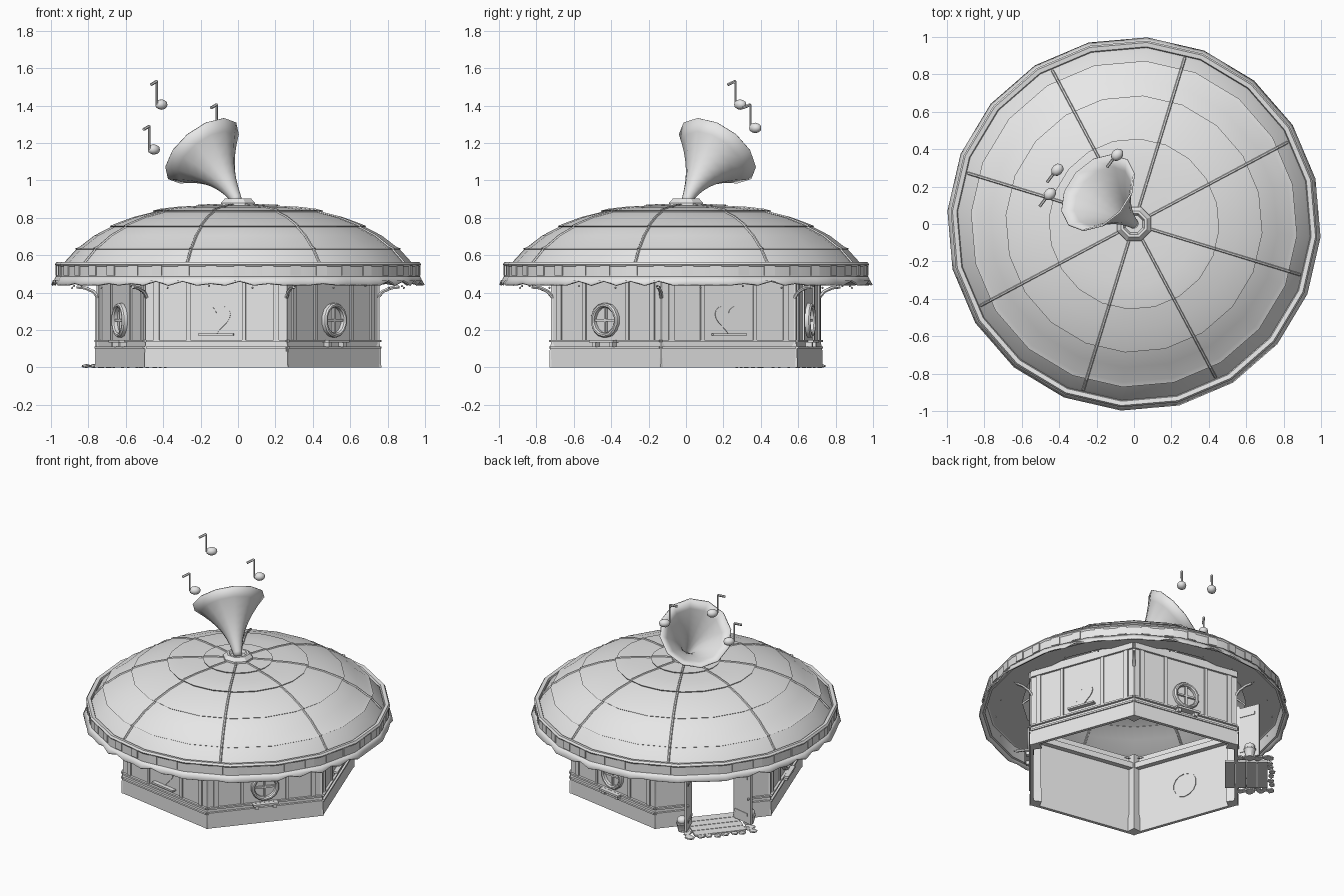
import bpy, bmesh, math, random
from math import sin, cos, pi, radians
from mathutils import Matrix, Vector

random.seed(4)
if "Cube" in bpy.data.objects:
    bpy.data.objects.remove(bpy.data.objects["Cube"])

grey = bpy.data.materials.new("plain_light_grey")
grey.use_nodes = True
GREY = (0.8, 0.8, 0.8, 1)
grey.diffuse_color = GREY
grey.node_tree.nodes["Principled BSDF"].inputs["Base Color"].default_value = GREY

parts = {}


def part(name):
    return parts.setdefault(name, bmesh.new())


def turn(deg):
    return Matrix.Rotation(radians(deg), 4, 'Z')


def box(name, m, x, y, z):
    """Box spanning the (low, high) pairs x, y, z in frame m."""
    size = Matrix.Diagonal((x[1] - x[0], y[1] - y[0], z[1] - z[0], 1))
    mid = Matrix.Translation((sum(x) / 2, sum(y) / 2, sum(z) / 2))
    bmesh.ops.create_cube(part(name), size=1, matrix=m @ mid @ size)


def bridge(bm, rings, closed=False):
    """Quads between successive rings of vertices."""
    n = len(rings[0])
    pairs = list(zip(rings, rings[1:] + rings[:1])) if closed else list(zip(rings, rings[1:]))
    for a, b in pairs:
        for i in range(n):
            j = (i + 1) % n
            bm.faces.new((a[i], a[j], b[j], b[i]))


def lathe(name, profile, sides, m, closed=False, top=False, bottom=False):
    """Spin (radius, height) points around the local z axis."""
    bm = part(name)
    rings = [[bm.verts.new(m @ Vector((r * cos(2 * pi * i / sides), r * sin(2 * pi * i / sides), z)))
              for i in range(sides)] for r, z in profile]
    bridge(bm, rings, closed)
    if top:
        bm.faces.new(rings[-1])
    if bottom:
        bm.faces.new(rings[0][::-1])


def tube(name, pts, radii, sides, cap=True):
    """Round tube through the points, one radius for each."""
    bm = part(name)
    rings = []
    for k, p in enumerate(pts):
        d = pts[min(k + 1, len(pts) - 1)] - pts[max(k - 1, 0)]
        m = Matrix.Translation(p) @ d.to_track_quat('Z', 'Y').to_matrix().to_4x4()
        rings.append([bm.verts.new(m @ Vector((radii[k] * cos(2 * pi * i / sides),
                                              radii[k] * sin(2 * pi * i / sides), 0)))
                      for i in range(sides)])
    bridge(bm, rings)
    if cap:
        bm.faces.new(rings[-1])
        bm.faces.new(rings[0][::-1])


def blob(name, pos, scale, m=Matrix(), div=2):
    bmesh.ops.create_icosphere(part(name), subdivisions=div, radius=1,
                               matrix=m @ Matrix.Translation(pos) @ Matrix.Diagonal((*scale, 1)))


# Roof: overlapping shingle bands over an open soffit ring, and the eave band
SIDES, ROOF = 20, turn(14)
dome = [(.72, .54), (.945, .54), (.932, .56), (.868, .63), (.874, .634), (.848, .645), (.77, .705),
        (.682, .75), (.688, .755), (.665, .765), (.56, .804), (.452, .83), (.457, .838), (.44, .842),
        (.33, .854), (.222, .858), (.226, .865), (.1, .868)]
lathe("roof_dome", dome, SIDES, ROOF, top=True)
lathe("eave_band", [(.945, .545), (.95, .56), (.973, .563), (.982, .55), (.975, .54),
                    (.975, .46), (.96, .46), (.955, .54)], SIDES, ROOF, closed=True)

# Scalloped skirt that flares below the band
skirt = part("eave_skirt")
N = 80
rows = [[], [], []]
for i in range(N):
    a = 2 * pi * i / N
    local = a % (2 * pi / SIDES) - pi / SIDES
    k = cos(pi / SIDES) / cos(local)
    wave = .443 + random.choice((0, .008, .022)) * (i % 2)
    for row, (r, z) in zip(rows, ((.978, .485), (.985, .468), (1, wave))):
        row.append(skirt.verts.new(ROOF @ Vector((r * k * cos(a), r * k * sin(a), z))))
bridge(skirt, rows)

# Small boards fixed along the eave, two on each side
for i in range(SIDES):
    m = turn(14 + 360 / SIDES * (i + .5))
    for y in (-.075, .075):
        box("eave_boards", m, (.955, .969), (y - .03, y + .03), (.49, .545))

# Ribs running over the dome
for i in range(8):
    m = turn(28 + 45 * i)
    pts = [m @ Vector((r - .004, 0, z - .001)) for r, z in dome[2:]]
    tube("roof_ribs", pts, [.008] * len(pts), 6)

# Roof collar and horn
lathe("horn_collar", [(.1, .86), (.098, .88), (.075, .903), (.06, .903), (.05, .885)], 8, turn(22), top=True)
p0, p1, p2 = Vector((0, 0, .88)), Vector((-.05, .04, .985)), Vector((-.192, .168, 1.158))
ts = [i / 10 for i in range(11)]
path = [p0 * (1 - t) ** 2 + p1 * 2 * t * (1 - t) + p2 * t * t for t in ts]
tube("horn", path, [.026 + .045 * t + .166 * t ** 2.9 for t in ts], 12, cap=False)

# Floating musical notes
for x, y, z in ((-.41, .29, 1.405), (-.45, .16, 1.165), (-.09, .37, 1.28)):
    head = Vector((x, y, z))
    blob("note_heads", (0, 0, 0), (.037, .03, .028), Matrix.Translation(head) @ turn(45))
    stem = head + Vector((-.024, -.026, 0))
    tip = stem + Vector((0, 0, .125))
    tube("note_stems", [stem, tip], [.006, .006], 6)
    tube("note_flags", [tip, tip + Vector((-.03, -.04, -.018))], [.008, .008], 6)

# Corner posts with feet, and curved eave brackets
for i in range(6):
    m = turn(-10 + 60 * i)
    spot = m @ Matrix.Translation((.732, 0, 0))
    lathe("corner_posts", [(.046, 0), (.043, .1), (.036, .13), (.036, .56)], 4, spot, top=True, bottom=True)
    pts = [m @ Vector((r, 0, z)) for r, z in ((.755, .37), (.785, .405), (.83, .425), (.875, .43))]
    tube("eave_brackets", pts, [.01] * len(pts), 6)

# Tiny bulbs under the eave
for i in range(24):
    blob("eave_bulbs", turn(15 * i + 5) @ Vector((.89, 0, .425 + .01 * (i % 2))), (.006, .006, .007), div=1)

# Walls
OUT, IN, HALF, TOP = .662, .648, .38, .555
AXIS = Matrix.Rotation(pi / 2, 4, 'Y')


def inner_trim(m):
    box("inner_beams", m, (IN - .035, IN), (-HALF + .03, HALF - .03), (.46, .5))


def wall(m):
    box("walls", m, (IN, OUT), (-HALF, HALF), (0, TOP))
    box("plinth", m, (IN, OUT + .008), (-HALF, HALF), (0, .1))
    for z in (.1, .135):
        box("wall_rails", m, (OUT, OUT + .016), (-HALF, HALF), (z, z + .012))
    for s in (-1, 1):
        for y, w in ((.15, .02), (.325, .03)):
            box("wall_battens", m, (OUT, OUT + .009), (s * y - w / 2, s * y + w / 2), (.145, TOP))
    box("top_beams", m, (OUT, OUT + .014), (-HALF, HALF), (.5, TOP))
    inner_trim(m)


def heart_window(m):
    bm = part("heart_panels")
    ts = [2 * pi * i / 28 for i in range(28)]
    shape = [(.0048 * 16 * sin(t) ** 3,
              .262 + .0054 * (13 * cos(t) - 5 * cos(2 * t) - 2 * cos(3 * t) - cos(4 * t))) for t in ts]
    face = bm.faces.new([bm.verts.new(m @ Vector((OUT + .006, y, z))) for y, z in shape])
    rim = bmesh.ops.extrude_face_region(bm, geom=[face])
    inward = m.to_3x3() @ Vector((-.006, 0, 0))
    bmesh.ops.translate(bm, vec=inward, verts=[v for v in rim["geom"] if isinstance(v, bmesh.types.BMVert)])
    box("heart_sills", m, (OUT, OUT + .03), (-.095, .095), (.17, .182))


def round_window(m):
    ring = m @ Matrix.Translation((OUT, 0, .252)) @ AXIS
    lathe("window_rings", [(.07, 0), (.07, .02), (.077, .028), (.086, .028), (.093, .02), (.093, 0)], 14, ring)
    box("window_bars", m, (OUT, OUT + .014), (-.006, .006), (.18, .325))
    box("window_bars", m, (OUT, OUT + .014), (-.072, .072), (.246, .258))
    box("window_sills", m, (OUT, OUT + .045), (-.085, .085), (.132, .146))
    for s in (-1, 1):
        box("sill_brackets", m, (OUT, OUT + .035), (s * .06 - .012, s * .06 + .012), (.11, .132))
    lathe("inner_window_rings", [(.078, 0), (.078, -.005), (.09, -.005), (.09, 0)], 14,
          m @ Matrix.Translation((IN, 0, .252)) @ AXIS)


for a in (-100, 20):
    wall(turn(a))
    heart_window(turn(a))
for a in (-160, -40, 80):
    wall(turn(a))
    round_window(turn(a))

# Doorway wall: jamb panels, lintel, open doors, planters
door = turn(140)
box("door_lintel", door, (IN, OUT), (-HALF, HALF), (.41, TOP))
box("door_frame", door, (IN - .005, OUT + .02), (-.165, .165), (.4, .42))
inner_trim(door)
for s in (-1, 1):
    y = sorted((s * .15, s * HALF))
    box("door_side_walls", door, (IN, OUT), y, (0, .41))
    box("plinth", door, (IN, OUT + .008), y, (0, .1))
    for z in (.1, .135):
        box("wall_rails", door, (OUT, OUT + .016), y, (z, z + .012))
    box("door_frame", door, (IN - .005, OUT + .02), sorted((s * .145, s * .165)), (0, .41))
    leaf = door @ Matrix.Translation((OUT + .015, s * .15, 0)) @ turn(s * 28)
    box("door_leaves", leaf, (0, .15), (-.008, .008), (.02, .4))
    for z in (.07, .33):
        box("door_straps", leaf, (0, .12), (-.012, .012), (z, z + .02))
    blob("door_knobs", (.135, -s * .014, .2), (.01, .01, .01), leaf, 1)
    pot = door @ Matrix.Translation((.745, s * .225, 0))
    lathe("planters", [(.025, 0), (.036, .05), (.04, .055), (.04, .065)], 10, pot, top=True, bottom=True)
    blob("planter_bushes", (0, 0, .078), (.036, .036, .028), pot)

# Stepping slabs edged with cobbles
for i in range(4):
    box("step_slabs", door, (.585 + .07 * i, .65 + .07 * i), (-.17, .17), (0, .014))
for i in range(8):
    for x, y in ((.69 + .026 * i, .21), (.69 + .026 * i, -.21), (.882, -.2 + .057 * i)):
        blob("cobbles", (x + random.uniform(-.008, .008), y + random.uniform(-.012, .012), .007),
             (random.uniform(.02, .028), random.uniform(.024, .033), .011), door, 1)

# Turn every part into an object
for name, bm in parts.items():
    bmesh.ops.recalc_face_normals(bm, faces=bm.faces)
    mesh = bpy.data.meshes.new(name)
    bm.to_mesh(mesh)
    bm.free()
    mesh.materials.append(grey)
    ob = bpy.data.objects.new(name, mesh)
    bpy.context.collection.objects.link(ob)
    if name in ("horn", "eave_skirt"):
        shell = ob.modifiers.new("thickness", 'SOLIDIFY')
        shell.thickness = .01
    bpy.ops.object.select_all(action='DESELECT')
    ob.select_set(True)
    bpy.context.view_layer.objects.active = ob
    bpy.ops.object.shade_smooth_by_angle(angle=radians(32))
